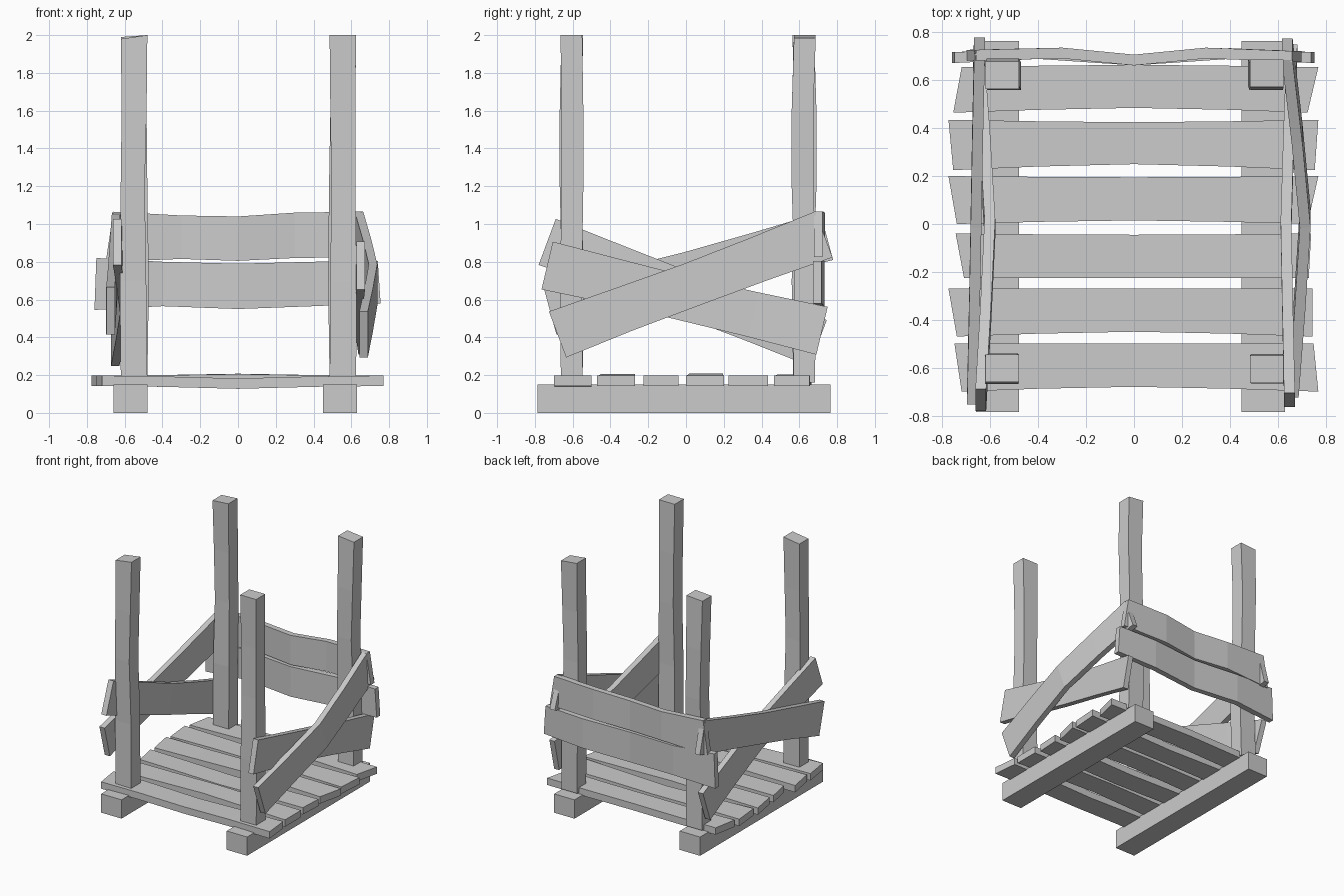
import bpy, bmesh
from mathutils import Vector


def loft(name, o, u, v, n, thick, stations):
    """Flat-sided beam; each station = (s_lo, s_hi, w_lo, w_hi, depth)."""
    o, u, v, n = Vector(o), Vector(u), Vector(v), Vector(n)
    bm = bmesh.new()
    rings = []
    for s0, s1, w0, w1, d in stations:
        ring = [(s0, w0, -1), (s1, w1, -1), (s1, w1, 1), (s0, w0, 1)]
        rings.append([bm.verts.new(o + u * s + v * w + n * (d + k * thick / 2))
                      for s, w, k in ring])
    for a, b in zip(rings, rings[1:]):
        for i in range(4):
            j = (i + 1) % 4
            bm.faces.new((a[i], a[j], b[j], b[i]))
    bm.faces.new(rings[0])
    bm.faces.new(rings[-1])
    bmesh.ops.recalc_face_normals(bm, faces=bm.faces)
    me = bpy.data.meshes.new(name)
    bm.to_mesh(me)
    bm.free()
    ob = bpy.data.objects.new(name, me)
    bpy.context.collection.objects.link(ob)
    return ob


X, Y, Z = (1, 0, 0), (0, 1, 0), (0, 0, 1)

# Skids under the floor
for name, x in (("left_skid", -0.57), ("right_skid", 0.54)):
    loft(name, (x, 0, 0.075), Y, X, Z, 0.15,
         [(s, s, -0.09, 0.09, 0) for s in (-0.785, 0.765)])

# Floor planks: y_lo, y_hi, left end x (lo, hi), right end x (lo, hi), edge bows, height bow
planks = [
    (-0.70, -0.50, -0.72, -0.75, 0.77, 0.75, 0.02, 0.00, -0.015),
    (-0.47, -0.27, -0.74, -0.775, 0.745, 0.745, 0.02, 0.00, 0.008),
    (-0.225, -0.04, -0.71, -0.745, 0.73, 0.74, 0.00, -0.005, -0.012),
    (0.00, 0.20, -0.74, -0.775, 0.725, 0.77, 0.015, -0.005, 0.01),
    (0.225, 0.435, -0.755, -0.775, 0.755, 0.77, 0.025, -0.01, -0.01),
    (0.465, 0.655, -0.755, -0.72, 0.725, 0.77, 0.02, 0.01, 0.006),
]
for i, (y0, y1, a0, a1, b0, b1, c0, c1, h) in enumerate(planks):
    loft(f"floor_plank_{i + 1}", (0, 0, 0.17), X, Y, Z, 0.055, [
        (a0, a1, y0, y1, 0),
        (-0.4, -0.4, y0 + c0 * 0.6, y1 + c1 * 0.6, h * 0.3),
        (0, 0, y0 + c0, y1 + c1, h),
        (0.4, 0.4, y0 + c0 * 0.6, y1 + c1 * 0.6, h * 0.3),
        (b0, b1, y0, y1, 0)])

# Corner posts: x, y, top z at low-x and high-x side, wobble
posts = [
    ("front_left_post", -0.55, -0.605, 1.98, 2.00, -0.006),
    ("front_right_post", 0.555, -0.605, 2.00, 2.00, 0.004),
    ("back_left_post", -0.55, 0.625, 1.99, 2.00, 0.008),
    ("back_right_post", 0.555, 0.625, 2.00, 1.985, -0.008),
]
for name, x, y, t0, t1, k in posts:
    loft(name, (x, y, 0), Z, X, Y, 0.115, [
        (0.16, 0.16, -0.07, 0.07, 0),
        (0.7, 0.7, -0.07 + k, 0.07 + k, -k),
        (1.2, 1.2, -0.065 + k, 0.062 + k, k),
        (1.6, 1.6, -0.066, 0.066, k),
        (t0, t1, -0.07, 0.07, -k / 2)])

# Back boards
loft("lower_back_board", (0, 0.7, 0), X, Z, Y, 0.045, [
    (-0.76, -0.75, 0.545, 0.82, -0.005), (-0.4, -0.4, 0.565, 0.80, 0.012),
    (0, 0, 0.55, 0.79, -0.015), (0.4, 0.4, 0.565, 0.80, 0.012),
    (0.755, 0.74, 0.58, 0.805, -0.005)])
loft("upper_back_board", (0, 0.7, 0), X, Z, Y, 0.045, [
    (-0.70, -0.66, 0.80, 1.065, 0.005), (-0.3, -0.3, 0.815, 1.045, 0.014),
    (0, 0, 0.805, 1.04, -0.015), (0.3, 0.3, 0.82, 1.06, 0.014),
    (0.70, 0.66, 0.825, 1.065, 0)])


# Crossed side boards: front and back centres (y, z), x at front / middle / back
def side_board(name, front, back, xs, width=0.26, thick=0.045):
    a, b = Vector((0, *front)), Vector((0, *back))
    u = (b - a).normalized()
    v = Vector((0, -u.z, u.y))
    h, w = (b - a).length / 2, width / 2
    f, m, r = xs
    loft(name, (a + b) / 2, u, v, X, thick, [
        (-h, -h, -w, w, f),
        (-h / 2, -h / 2, -w + 0.01, w - 0.008, f * 0.45 + m * 0.55),
        (0, 0, -w + 0.01, w - 0.015, m),
        (h / 2, h / 2, -w + 0.008, w - 0.01, r * 0.45 + m * 0.55),
        (h, h, -w, w, r)])


side_board("right_outer_board", (-0.68, 0.415), (0.73, 0.945), (0.665, 0.715, 0.64))
side_board("right_inner_board", (-0.735, 0.78), (0.72, 0.435), (0.65, 0.635, 0.66))
side_board("left_inner_board", (-0.735, 0.905), (0.70, 0.37), (-0.64, -0.602, -0.65))
side_board("left_outer_board", (-0.72, 0.54), (0.745, 0.935), (-0.675, -0.66, -0.645))
